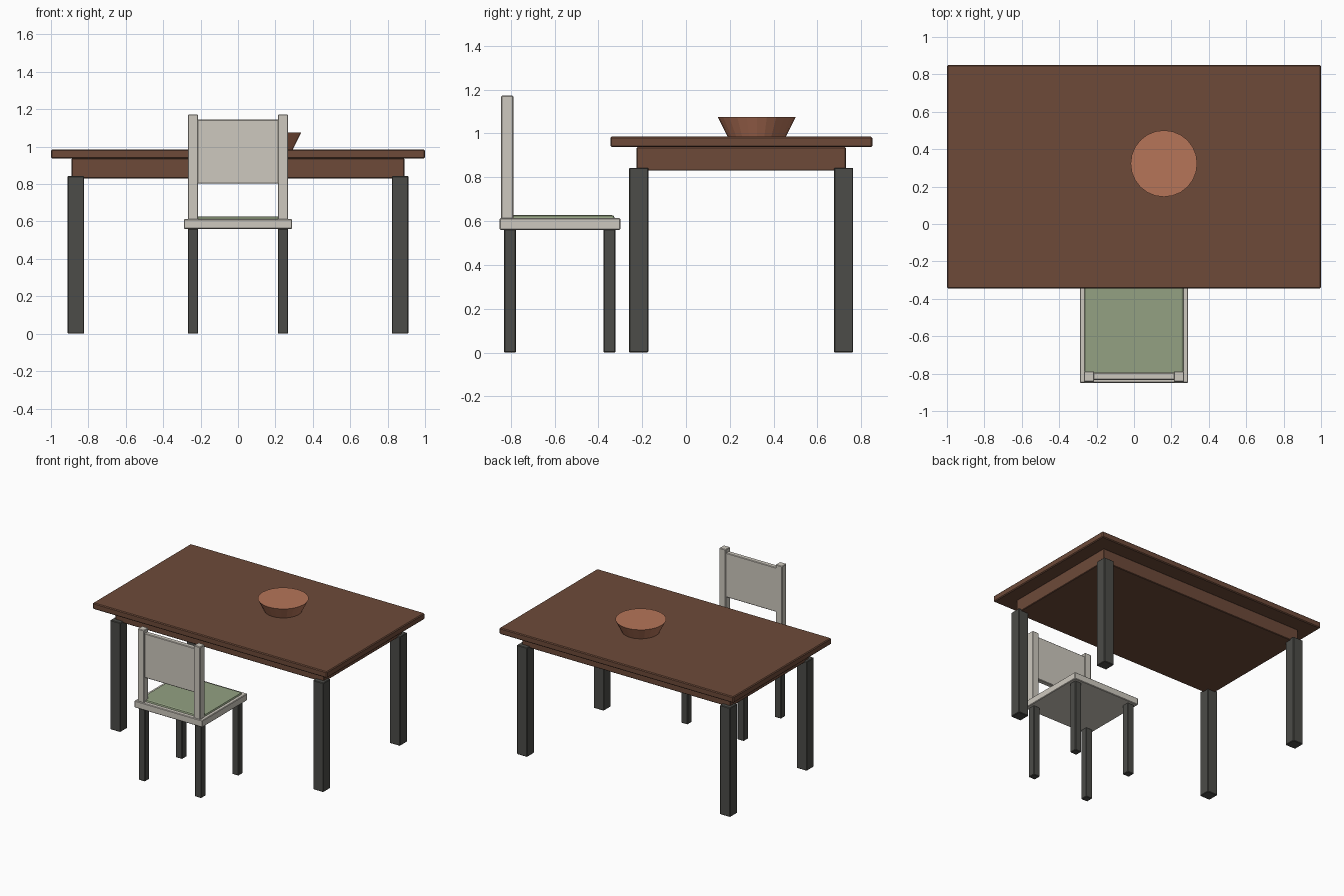
import bpy, math

if "Cube" in bpy.data.objects:
    bpy.data.objects.remove(bpy.data.objects["Cube"])


def material(name, rgb):
    m = bpy.data.materials.new(name)
    lin = [((c / 255 + 0.055) / 1.055) ** 2.4 for c in rgb]
    m.diffuse_color = (*lin, 1)
    m.use_nodes = True
    m.node_tree.nodes["Principled BSDF"].inputs["Base Color"].default_value = m.diffuse_color
    return m


WOOD = material("brown wood", (109, 74, 57))
DARK = material("charcoal", (76, 76, 72))
PALE = material("pale grey", (206, 201, 191))
GREEN = material("sage green", (147, 161, 130))
CLAY = material("terracotta", (182, 117, 89))


def box(name, x, y, z, mat, bevel=0.004, segments=1):
    """Bevelled box from (min, max) ranges on each axis."""
    spans = (x, y, z)
    bpy.ops.mesh.primitive_cube_add(size=1, location=[(a + b) / 2 for a, b in spans])
    o = bpy.context.object
    o.name = name
    o.scale = [b - a for a, b in spans]
    bpy.ops.object.transform_apply(location=False, rotation=False, scale=True)
    o.data.materials.append(mat)
    mod = o.modifiers.new("soft edges", "BEVEL")
    mod.width = bevel
    mod.segments = segments
    return o


def mirrored(name, x, y, z, mat):
    """Left and right copies of a box."""
    box(name + "_right", x, y, z, mat)
    box(name + "_left", (-x[1], -x[0]), y, z, mat)


# Table
box("table_top", (-1, 1), (-0.345, 0.85), (0.937, 0.985), WOOD, 0.006)
box("table_apron", (-0.89, 0.89), (-0.225, 0.73), (0.83, 0.937), WOOD)
mirrored("table_front_leg", (0.823, 0.911), (-0.26, -0.172), (0, 0.843), DARK)
mirrored("table_back_leg", (0.823, 0.911), (0.675, 0.763), (0, 0.843), DARK)

# Bowl: closed tapered drum
bpy.ops.mesh.primitive_cone_add(vertices=24, radius1=0.133, radius2=0.178, depth=0.09,
                                location=(0.16, 0.323, 1.03))
bowl = bpy.context.object
bowl.name = "bowl"
bowl.data.materials.append(CLAY)

# Chair
box("seat", (-0.29, 0.29), (-0.85, -0.3), (0.56, 0.613), PALE)
box("seat_cushion", (-0.265, 0.265), (-0.82, -0.326), (0.595, 0.627), GREEN, 0.012, 2)
mirrored("chair_front_leg", (0.213, 0.268), (-0.377, -0.322), (0, 0.562), DARK)
mirrored("chair_back_leg", (0.213, 0.268), (-0.831, -0.776), (0, 0.562), DARK)
mirrored("back_post", (0.213, 0.268), (-0.844, -0.788), (0.61, 1.172), PALE)
box("back_panel", (-0.217, 0.217), (-0.833, -0.795), (0.803, 1.145), PALE)
